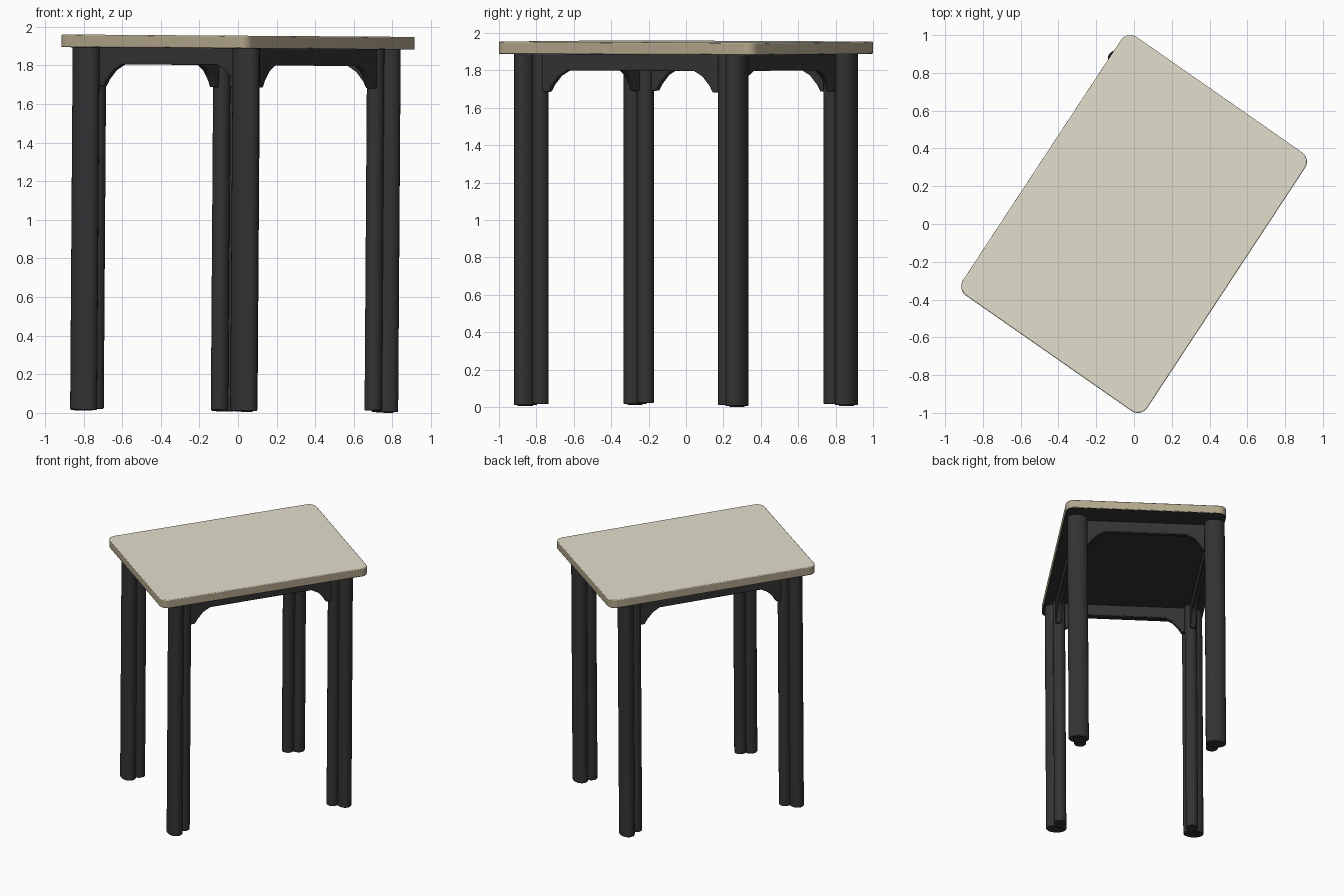
import bpy, bmesh, math
from mathutils import Matrix, Vector

cube = bpy.data.objects.get("Cube")
if cube:
    bpy.data.objects.remove(cube, do_unlink=True)

# The whole table leans very slightly to its left
LEAN = Matrix.Translation((0, 0, 0.006)) @ Matrix.Rotation(0.007, 4, 'Y')


def material(name, rgb):
    mat = bpy.data.materials.new(name)
    mat.use_nodes = True
    mat.diffuse_color = (*rgb, 1)
    mat.node_tree.nodes["Principled BSDF"].inputs["Base Color"].default_value = (*rgb, 1)
    return mat


TOP = material("pale stone", (0.77, 0.735, 0.605))
EDGE = material("tan edge", (0.45, 0.385, 0.26))
DARK = material("charcoal", (0.033, 0.033, 0.035))


def finish(name, bm, mats, bevel=0.0):
    bmesh.ops.recalc_face_normals(bm, faces=bm.faces)
    bm.transform(LEAN)
    mesh = bpy.data.meshes.new(name)
    bm.to_mesh(mesh)
    bm.free()
    for m in mats:
        mesh.materials.append(m)
    obj = bpy.data.objects.new(name, mesh)
    bpy.context.collection.objects.link(obj)
    if bevel:
        mod = obj.modifiers.new("soft edges", 'BEVEL')
        mod.width, mod.segments = bevel, 2
        mod.limit_method, mod.angle_limit = 'ANGLE', math.radians(50)
    bpy.ops.object.select_all(action='DESELECT')
    obj.select_set(True)
    bpy.context.view_layer.objects.active = obj
    bpy.ops.object.shade_smooth_by_angle(angle=math.radians(35))


def prism(bm, points, offset):
    """Extrude a closed outline along an offset."""
    face = bm.faces.new([bm.verts.new(p) for p in points])
    ext = bmesh.ops.extrude_face_region(bm, geom=[face], use_keep_orig=True)
    verts = [g for g in ext["geom"] if isinstance(g, bmesh.types.BMVert)]
    bmesh.ops.translate(bm, verts=verts, vec=offset)


def tube(bm, centre, along, r_along, r_across, z0, z1):
    """Upright oval tube whose first radius points along a direction."""
    at = (Matrix.Translation((centre.x, centre.y, (z0 + z1) / 2))
          @ Matrix.Rotation(math.atan2(along.y, along.x), 4, 'Z')
          @ Matrix.Diagonal((r_along, r_across, 1, 1)))
    bmesh.ops.create_cone(bm, cap_ends=True, segments=28, radius1=1,
                          radius2=1, depth=z1 - z0, matrix=at)


def ring(a, b, shift):
    """Four corners, counter-clockwise, from two and their opposites."""
    a, b, centre = Vector(a), Vector(b), Vector((shift, 0))
    return [p + centre for p in (a, b, -a, -b)]


# Tabletop: a turned rectangle with rounded corners
corners = ring((-0.855, -0.33), (0.02, -0.94), -0.013)
outline = []
for i, c in enumerate(corners):
    before, after = c - corners[i - 1], corners[(i + 1) % 4] - c
    start = math.atan2(-before.x, before.y)
    end = math.atan2(-after.x, after.y)
    sweep = (end - start) % math.tau
    for k in range(9):
        a = start + sweep * k / 8
        outline.append((c.x + 0.06 * math.cos(a), c.y + 0.06 * math.sin(a), 1.882))
bm = bmesh.new()
prism(bm, outline, (0, 0, 0.066))
bmesh.ops.recalc_face_normals(bm, faces=bm.faces)
bm.normal_update()
for f in bm.faces:
    f.material_index = 0 if f.normal.z > 0.5 else 2 if f.normal.z < -0.5 else 1
finish("tabletop", bm, [TOP, EDGE, DARK], 0.006)

# Legs: a broad oval tube at the corner joined to a thinner inner tube
posts = ring((-0.78, -0.272), (0.049, -0.858), -0.02)
names = ["right", "front", "left", "back"]
for i, p in enumerate(posts):
    before, after = posts[i - 1], posts[(i + 1) % 4]
    partner, neighbour = (before, after) if i % 2 == 0 else (after, before)
    along = (partner - p).normalized()
    across = (neighbour - p).normalized()
    bm = bmesh.new()
    tube(bm, p, along, 0.055, 0.075, 0.004, 1.885)
    tube(bm, p + along * 0.08 + across * 0.02, along, 0.045, 0.045, 0.01, 1.885)
    finish(names[i] + "_leg", bm, [DARK], 0.005)
    # Small oval glide below the corner tube
    bm = bmesh.new()
    tube(bm, p, along, 0.035, 0.05, 0, 0.012)
    finish(names[i] + "_foot_glide", bm, [DARK])

# Aprons: thin rails that curve down into brackets at both legs
for i, p in enumerate(posts):
    way = posts[(i + 1) % 4] - p
    long_side = i % 2 == 1
    half, along = way.length / 2, way.normalized()
    inward = Vector((-along.y, along.x, 0))
    mid = (p + way / 2).to_3d() + inward * (0.01 if long_side else 0.05)
    tip = half - (0.15 if long_side else 0.085)
    bracket = [(tip, 1.68), (tip - 0.02, 1.715), (tip - 0.065, 1.765),
               (tip - 0.12, 1.795)]
    end = [(half - 0.03, 1.885), (half - 0.03, 1.68)] + bracket
    profile = end + [(-s, z) for s, z in reversed(end)]
    pts = [mid + along.to_3d() * s + Vector((0, 0, z)) - inward * 0.02
           for s, z in profile]
    bm = bmesh.new()
    prism(bm, pts, inward * 0.04)
    finish(names[i] + "_apron", bm, [DARK], 0.006)
